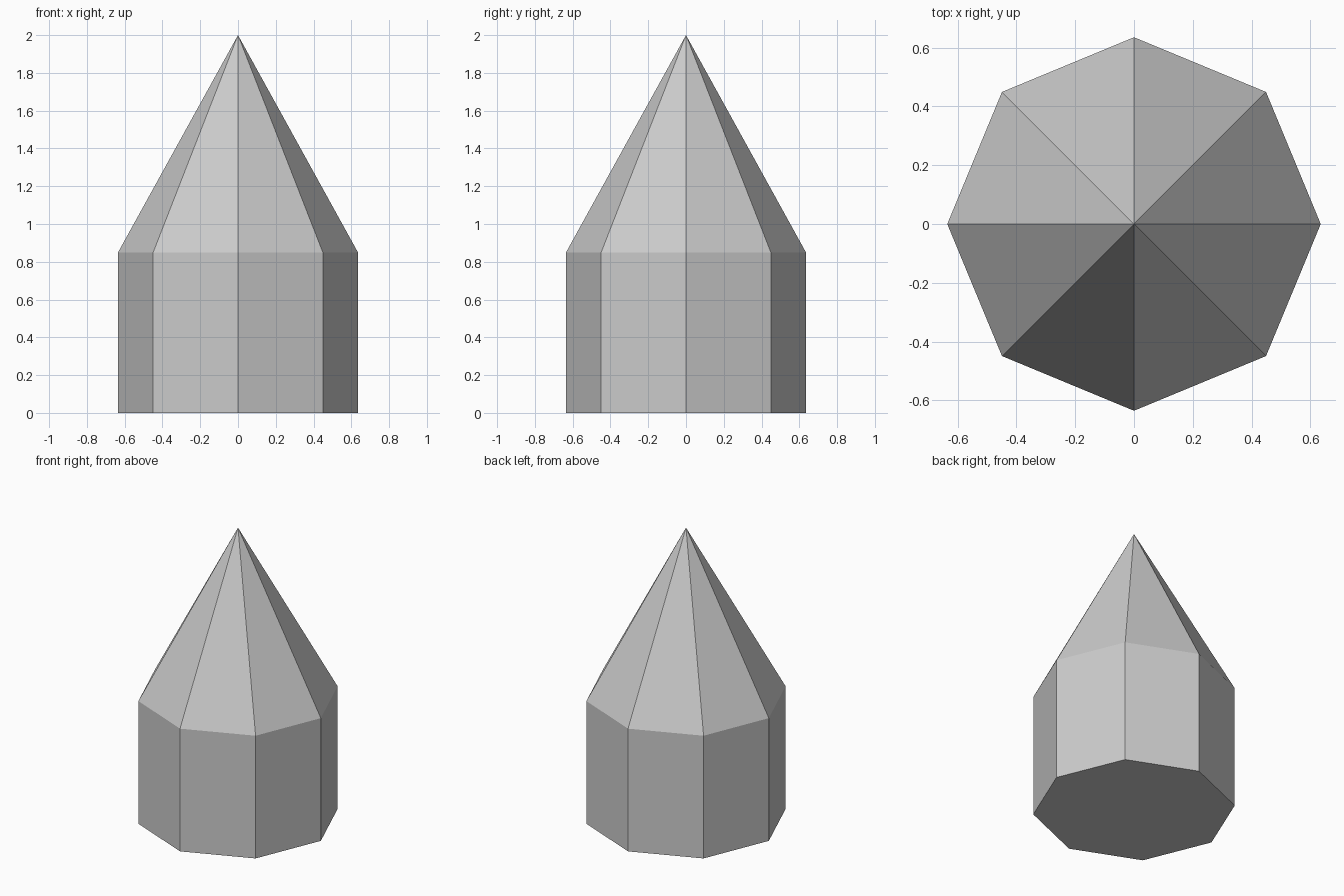
import bpy, bmesh
from math import cos, sin, pi

if "Cube" in bpy.data.objects:
    bpy.data.objects.remove(bpy.data.objects["Cube"])

SIDES = 8
RADIUS = 0.635
EAVE_Z = 0.85
TIP_Z = 2.0

bm = bmesh.new()


def ring(z):
    return [bm.verts.new((RADIUS * cos(2 * pi * i / SIDES),
                          RADIUS * sin(2 * pi * i / SIDES), z))
            for i in range(SIDES)]


bottom, eave = ring(0), ring(EAVE_Z)
tip = bm.verts.new((0, 0, TIP_Z))

# Flat base
bm.faces.new(bottom[::-1])

# Upright walls and the pointed top
for i in range(SIDES):
    j = (i + 1) % SIDES
    bm.faces.new((bottom[i], bottom[j], eave[j], eave[i]))
    bm.faces.new((eave[i], eave[j], tip))

mesh = bpy.data.meshes.new("pointed_octagonal_post")
bm.to_mesh(mesh)
bm.free()
post = bpy.data.objects.new("pointed_octagonal_post", mesh)
bpy.context.collection.objects.link(post)
